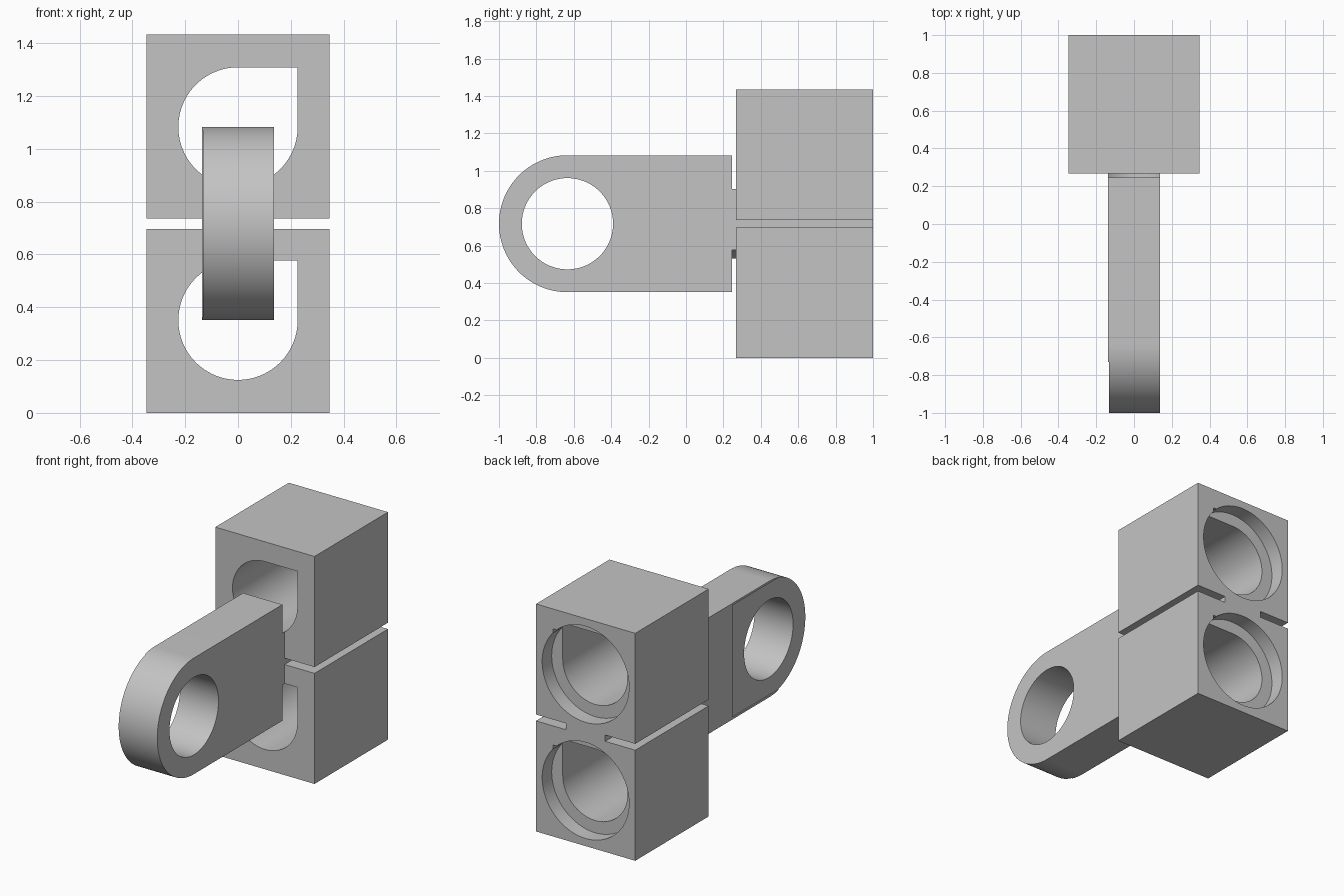
import bpy, bmesh
from math import cos, sin, pi, radians

if "Cube" in bpy.data.objects:
    bpy.data.objects.remove(bpy.data.objects["Cube"])

# Main dimensions
MID = 0.717            # mid height of the whole part
STEP = 0.366           # bore offset from mid height, also the eye radius
HALF = 0.346           # half width of the blocks
WEB = 0.137            # half width of the arm and web
GAP = 0.02             # half height of the slots
FACE, BACK = 0.268, 1.0
ARM_END = 0.246
BORE = 0.226
EYE_Y = STEP - 1

grey = bpy.data.materials.new("plain grey")
grey.use_nodes = True
colour = (0.55, 0.55, 0.55, 1)
grey.diffuse_color = colour
grey.node_tree.nodes["Principled BSDF"].inputs["Base Color"].default_value = colour


def arc(cx, cz, r, start, end, n):
    angles = [radians(start + (end - start) * i / n) for i in range(n + 1)]
    return [(cx + r * cos(a), cz + r * sin(a)) for a in angles]


def circle(cx, cz, r, n=96):
    return arc(cx, cz, r, 0, 360, n)[:-1]


def prism(name, outline, axis, lo, hi):
    """Extrude a side (y, z) outline along x or a front (x, z) outline along y."""
    place = (lambda p, d: (d, *p)) if axis == "x" else (lambda p, d: (p[0], d, p[1]))
    bm = bmesh.new()
    face = bm.faces.new([bm.verts.new(place(p, lo)) for p in outline])
    moved = bmesh.ops.extrude_face_region(bm, geom=[face])["geom"]
    for v in moved:
        if isinstance(v, bmesh.types.BMVert):
            v.co["xyz".index(axis)] = hi
    bmesh.ops.recalc_face_normals(bm, faces=bm.faces)
    mesh = bpy.data.meshes.new(name)
    bm.to_mesh(mesh)
    bm.free()
    mesh.materials.append(grey)
    obj = bpy.data.objects.new(name, mesh)
    bpy.context.collection.objects.link(obj)
    return obj


def rect(a0, a1, b0, b1):
    return [(a0, b0), (a1, b0), (a1, b1), (a0, b1)]


def select_only(obj):
    bpy.ops.object.select_all(action="DESELECT")
    obj.select_set(True)
    bpy.context.view_layer.objects.active = obj


def cut(obj, cutters):
    select_only(obj)
    for c in cutters:
        mod = obj.modifiers.new("cut", "BOOLEAN")
        mod.operation, mod.solver, mod.object = "DIFFERENCE", "EXACT", c
        bpy.ops.object.modifier_apply(modifier=mod.name)


# Twin blocks joined by a web, as one slotted outline
right_half = [(HALF, 0), (HALF, MID - GAP), (WEB, MID - GAP),
              (WEB, MID + GAP), (HALF, MID + GAP), (HALF, 2 * MID)]
outline = right_half + [(-x, z) for x, z in reversed(right_half)]
blocks = prism("twin_blocks", outline, "y", FACE, BACK)

# Neck between the arm and the blocks
neck = prism("neck", rect(-WEB, WEB, MID - 0.25, MID + 0.25), "y", ARM_END, FACE)

# Bores with one square corner, and round counterbores at the back
bores, counterbores = [], []
for z in (MID - STEP, MID + STEP):
    teardrop = arc(0, z, BORE, 90, 360, 72) + [(BORE, z + BORE)]
    bores.append(prism("bore_cutter", teardrop, "y", 0.2, 1.1))
    counterbores.append(prism("counterbore_cutter", circle(0, z, 0.303), "y", 0.905, 1.1))
cut(blocks, bores + counterbores)
cut(neck, bores)

# Arm with a rounded, pierced end and a shallow recess on one side
side = arc(EYE_Y, MID, STEP, 90, 270, 64) + [(ARM_END, MID - STEP), (ARM_END, MID + STEP)]
arm = prism("arm", side, "x", -WEB, WEB)
eye = prism("eye_cutter", circle(EYE_Y, MID, 0.244), "x", -0.3, 0.3)
recess = prism("recess_cutter", rect(-1.1, -0.268, MID - 0.353, MID + 0.353),
               "x", -0.3, 0.005 - WEB)
cut(arm, [eye, recess])

for helper in bores + counterbores + [eye, recess]:
    bpy.data.objects.remove(helper)

for obj in (blocks, neck, arm):
    select_only(obj)
    bpy.ops.object.shade_smooth_by_angle(angle=radians(30))
